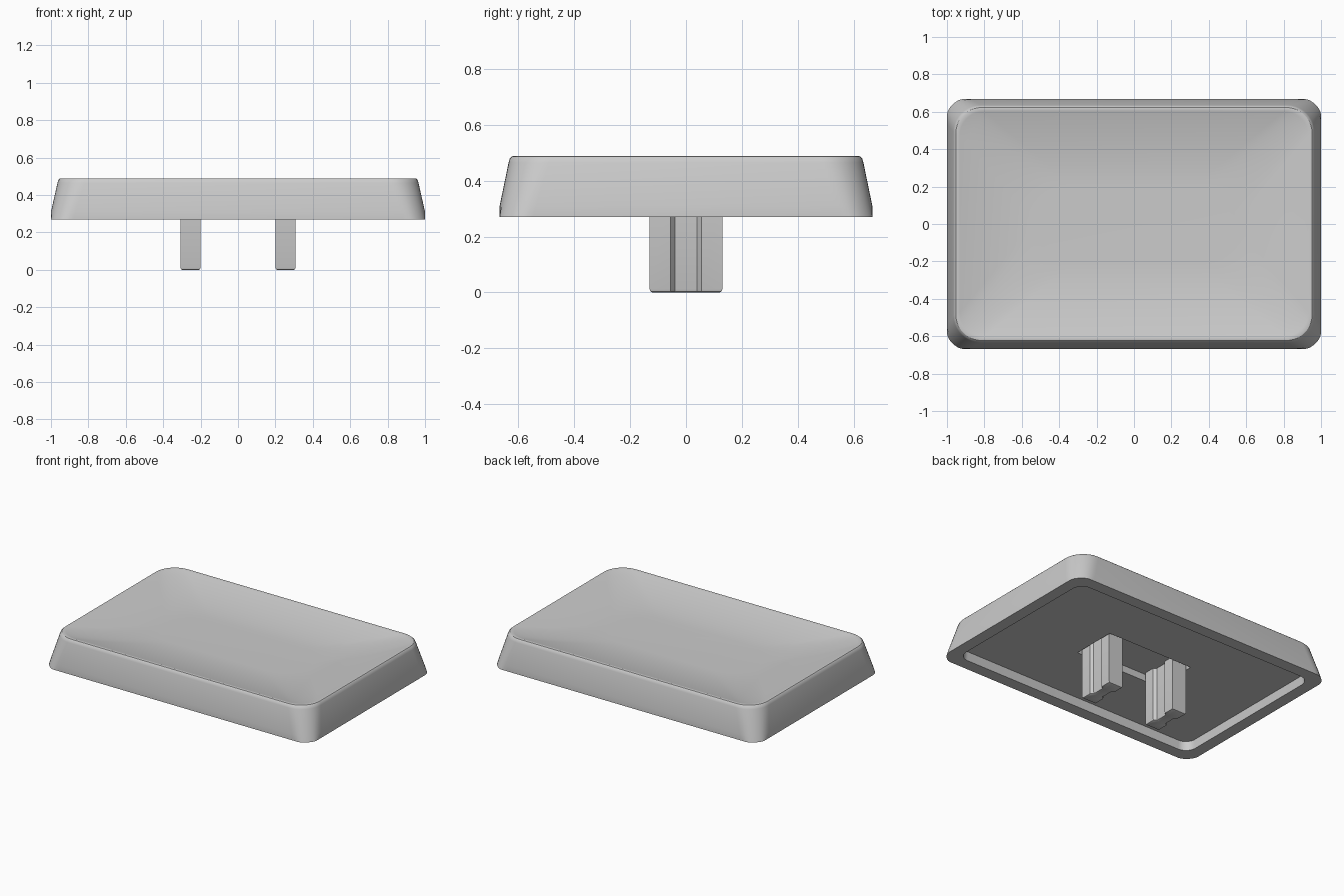
import bpy, bmesh, math

if "Cube" in bpy.data.objects:
    bpy.data.objects.remove(bpy.data.objects["Cube"])

N = 10  # segments per rounded corner


def ring(hx, hy, r, z):
    """Rounded rectangle loop at height z, clipped to the overall footprint."""
    pts = []
    for q, (sx, sy) in enumerate([(1, 1), (-1, 1), (-1, -1), (1, -1)]):
        for i in range(N + 1):
            a = math.pi / 2 * (q + i / N)
            x = sx * (hx - r) + r * math.cos(a)
            y = sy * (hy - r) + r * math.sin(a)
            pts.append((max(-1, min(1, x)), max(-0.667, min(0.667, y)), z))
    return pts


def loft(name, rings, angle=30):
    """Skin a stack of equal-length loops and cap both ends."""
    bm = bmesh.new()
    loops = [[bm.verts.new(p) for p in pts] for pts in rings]
    for a, b in zip(loops, loops[1:]):
        for i in range(len(a)):
            j = (i + 1) % len(a)
            bm.faces.new((a[i], a[j], b[j], b[i]))
    bm.faces.new(loops[0][::-1])
    bm.faces.new(loops[-1])
    bmesh.ops.recalc_face_normals(bm, faces=bm.faces)
    mesh = bpy.data.meshes.new(name)
    bm.to_mesh(mesh)
    bm.free()
    ob = bpy.data.objects.new(name, mesh)
    bpy.context.collection.objects.link(ob)
    bpy.ops.object.select_all(action='DESELECT')
    ob.select_set(True)
    bpy.context.view_layer.objects.active = ob
    bpy.ops.object.shade_smooth_by_angle(angle=math.radians(angle))
    return ob


# Cap: underside recess, shallow cavity, tapered skirt and rounded rim
rings = [
    ring(0.315, 0.145, 0.01, 0.37),
    ring(0.325, 0.155, 0.01, 0.33),
    ring(0.915, 0.58, 0.07, 0.33),
    ring(0.92, 0.585, 0.075, 0.27),
    ring(1.009, 0.676, 0.13, 0.27),
    ring(1.0, 0.667, 0.13, 0.31),
    ring(0.965, 0.635, 0.145, 0.465),
    ring(0.961, 0.631, 0.145, 0.479),
    ring(0.953, 0.623, 0.14, 0.487),
    ring(0.943, 0.613, 0.135, 0.489),
    ring(0.932, 0.602, 0.13, 0.486),
]
# Cap: concave dish easing down to a flat stadium-shaped floor
for i in range(1, 11):
    t = i / 10
    rings.append(ring(0.932 - 0.392 * t, 0.602 - 0.392 * t,
                      0.13 + 0.08 * t, 0.486 - 0.056 * (1 - (1 - t) ** 1.8)))
loft("cap", rings)

# Stems: two grooved prongs with a small bevel at the foot
HALF = [(0.054, -0.13), (0.054, -0.055), (0.036, -0.04),
        (0.036, 0.04), (0.054, 0.055), (0.054, 0.13)]
PROFILE = HALF + [(-x, -y) for x, y in HALF]


def prong(cx, inset, z):
    return [(cx + x - math.copysign(inset, x),
             y - math.copysign(inset, y) * (abs(y) > 0.1), z) for x, y in PROFILE]


for name, cx in (("left_stem", -0.254), ("right_stem", 0.254)):
    loft(name, [prong(cx, 0.01, 0), prong(cx, 0.003, 0.003),
                prong(cx, 0, 0.012), prong(cx, 0, 0.38)])
